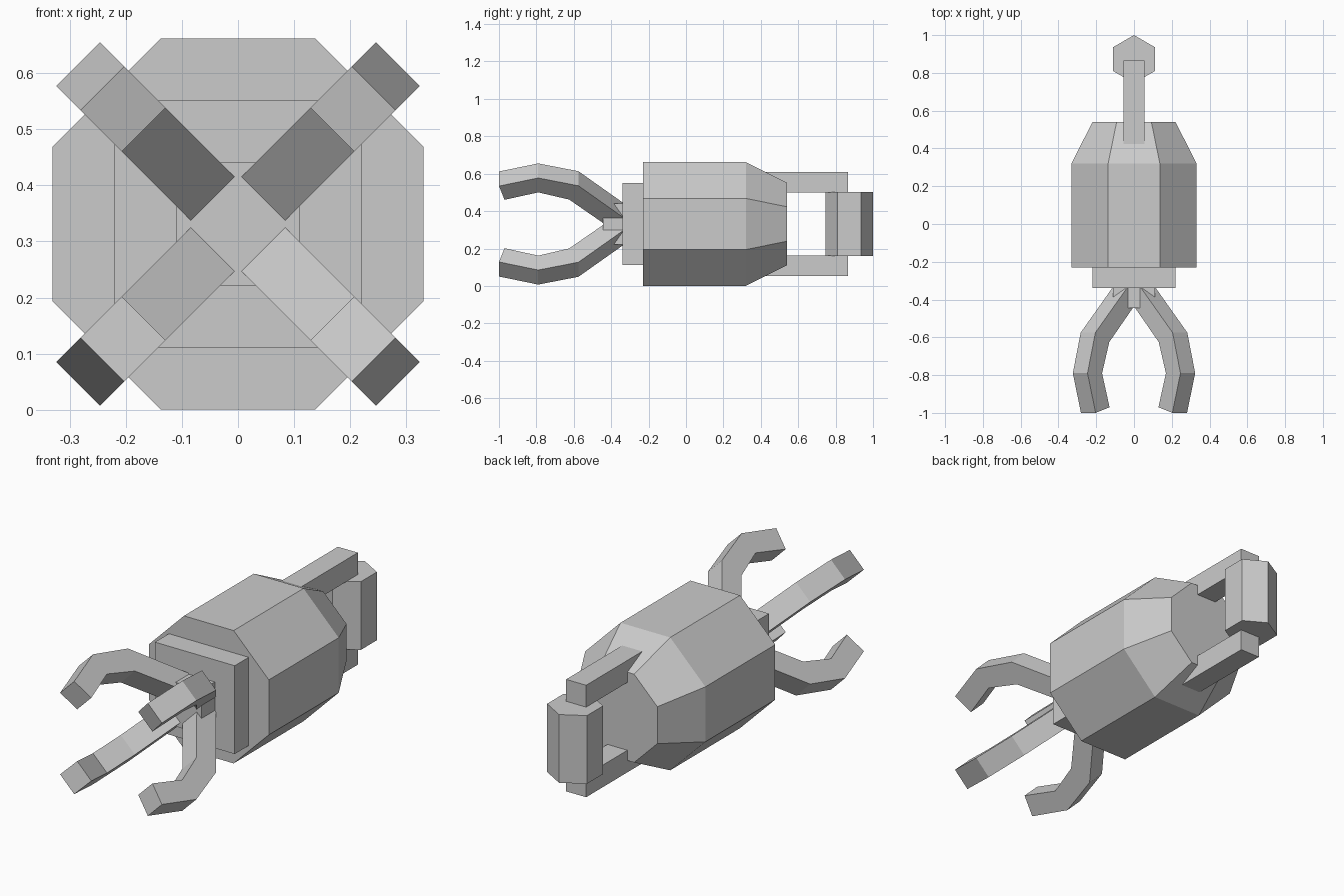
import bpy, bmesh, math
from mathutils import Matrix, Vector

cube = bpy.data.objects.get("Cube")
if cube:
    bpy.data.objects.remove(cube, do_unlink=True)

MID = 0.331  # height of the long axis

grey = bpy.data.materials.new("light_grey")
grey.use_nodes = True
colour = (0.6, 0.6, 0.6, 1)
grey.diffuse_color = colour
grey.node_tree.nodes["Principled BSDF"].inputs["Base Color"].default_value = colour


def finish(name, bm):
    bmesh.ops.recalc_face_normals(bm, faces=bm.faces)
    mesh = bpy.data.meshes.new(name)
    bm.to_mesh(mesh)
    bm.free()
    mesh.materials.append(grey)
    obj = bpy.data.objects.new(name, mesh)
    bpy.context.collection.objects.link(obj)
    return obj


def loft(name, rings):
    """Skin a closed solid through rings of equal point count."""
    bm = bmesh.new()
    loops = [[bm.verts.new(p) for p in ring] for ring in rings]
    n = len(loops[0])
    for a, b in zip(loops, loops[1:]):
        for i in range(n):
            j = (i + 1) % n
            bm.faces.new((a[i], a[j], b[j], b[i]))
    bm.faces.new(loops[0])
    bm.faces.new(loops[-1])
    return finish(name, bm)


def box(name, half_x, y0, y1, z0, z1):
    ring = lambda y: [(-half_x, y, z0), (half_x, y, z0), (half_x, y, z1), (-half_x, y, z1)]
    return loft(name, [ring(y0), ring(y1)])


def octagon(y, half, flat):
    pts = [(flat, half), (half, flat), (half, -flat), (flat, -half)]
    pts += [(-x, -z) for x, z in pts]
    return [(x, y, MID + z) for x, z in pts]


# Main body with tapered rear
loft("body", [octagon(-0.23, 0.331, 0.137),
              octagon(0.32, 0.331, 0.137),
              octagon(0.54, 0.22, 0.092)])

# Square collar and the hub that holds the claws
box("collar", 0.22, -0.34, -0.22, MID - 0.22, MID + 0.22)
box("claw_hub", 0.11, -0.445, -0.33, MID - 0.11, MID + 0.11)

# Four claws: (outer y, outer radius, inner y, inner radius) along each finger
finger = [(-0.335, 0.104, -0.41, 0.03),
          (-0.575, 0.344, -0.625, 0.24),
          (-0.79, 0.403, -0.79, 0.294),
          (-1.0, 0.342, -0.97, 0.238)]
HALF = 0.055
for k, label in enumerate(("upper_right", "upper_left", "lower_left", "lower_right")):
    turn = Matrix.Translation((0, 0, MID)) @ Matrix.Rotation(math.radians(90 * k - 45), 4, 'Y')
    loft("claw_" + label,
         [[turn @ Vector(p) for p in ((-HALF, yo, ro), (HALF, yo, ro),
                                      (HALF, yi, ri), (-HALF, yi, ri))]
          for yo, ro, yi, ri in finger])

# Rear bars carrying the handle
for label, z in (("upper", 0.555), ("lower", 0.107)):
    box(label + "_handle_bar", HALF, 0.4, 0.865, z - HALF, z + HALF)

# Six-sided upright handle
bm = bmesh.new()
bmesh.ops.create_cone(bm, cap_ends=True, segments=6, radius1=0.127, radius2=0.127,
                      depth=0.34, matrix=Matrix.Translation((0, 0.873, MID)))
finish("handle_grip", bm)
